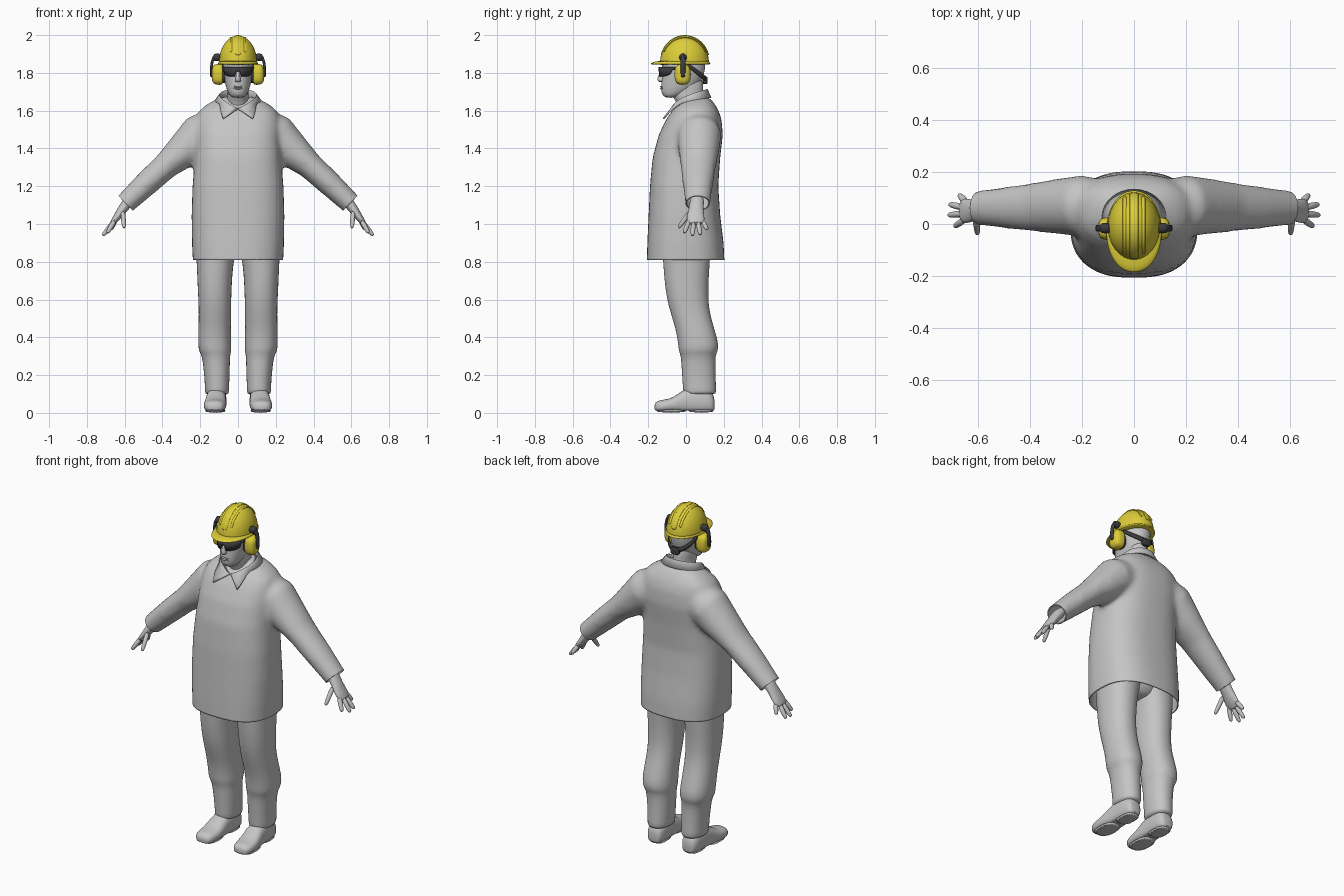
import bpy, bmesh
from math import sin, cos, pi, sqrt, copysign
from mathutils import Vector

if "Cube" in bpy.data.objects:
    bpy.data.objects.remove(bpy.data.objects["Cube"], do_unlink=True)

X, Y, Z = Vector((1, 0, 0)), Vector((0, 1, 0)), Vector((0, 0, 1))


def material(name, rgb):
    m = bpy.data.materials.new(name)
    m.use_nodes = True
    m.diffuse_color = (*rgb, 1)
    m.node_tree.nodes["Principled BSDF"].inputs["Base Color"].default_value = (*rgb, 1)
    return m


GREY = material("plain grey", (0.56, 0.56, 0.56))
YELLOW = material("safety yellow", (0.72, 0.61, 0.04))
DARK = material("dark plastic", (0.045, 0.045, 0.05))


def loft(bm, rings, axis=None, ref=Y, power=2, n=20, floor=None):
    """Skin rings of (x, y, z, radius along ref, other radius), capped at both ends."""
    pts = [Vector(r[:3]) for r in rings]
    loops = []
    for i, r in enumerate(rings):
        d = axis or (pts[min(i + 1, len(pts) - 1)] - pts[max(i - 1, 0)]).normalized()
        u = (ref - d * ref.dot(d)).normalized()
        v = d.cross(u)
        loop = []
        for k in range(n):
            c, s = cos(2 * pi * k / n), sin(2 * pi * k / n)
            c, s = (copysign(abs(w) ** (2 / power), w) for w in (c, s))
            p = pts[i] + u * c * r[3] + v * s * r[4]
            if floor is not None:
                p.z = max(p.z, floor)
            loop.append(bm.verts.new(p))
        loops.append(loop)
    for a, b in zip(loops, loops[1:]):
        for k in range(n):
            j = (k + 1) % n
            bm.faces.new((a[k], a[j], b[j], b[k]))
    bm.faces.new(loops[0][::-1])
    bm.faces.new(loops[-1])


def column(bm, rows, **kw):
    """Upright loft from rows of (z, x centre, x radius, front y, back y)."""
    loft(bm, [(x, (f + b) / 2, z, rx, (b - f) / 2) for z, x, rx, f, b in rows], axis=Z, ref=X, **kw)


def strip(bm, edge_a, edge_b):
    a, b = ([bm.verts.new(p) for p in e] for e in (edge_a, edge_b))
    for i in range(len(a) - 1):
        bm.faces.new((a[i], a[i + 1], b[i + 1], b[i]))


def finish(name, bm, mat, mirror=False, subsurf=1, thick=0, angle=0.9):
    bmesh.ops.recalc_face_normals(bm, faces=bm.faces)
    me = bpy.data.meshes.new(name)
    bm.to_mesh(me)
    bm.free()
    me.materials.append(mat)
    ob = bpy.data.objects.new(name, me)
    bpy.context.scene.collection.objects.link(ob)
    if mirror:
        ob.modifiers.new("mirror", 'MIRROR')
    if thick:
        m = ob.modifiers.new("thickness", 'SOLIDIFY')
        m.thickness, m.offset = thick, 0
    if subsurf:
        ob.modifiers.new("smooth", 'SUBSURF').levels = subsurf
    bpy.ops.object.select_all(action='DESELECT')
    ob.select_set(True)
    bpy.context.view_layer.objects.active = ob
    bpy.ops.object.shade_smooth_by_angle(angle=angle)
    return ob


# Coat: body and sleeves fused, then cut open at hem and cuffs
bm = bmesh.new()
column(bm, [(0.76, 0, .234, -.206, .203), (0.90, 0, .241, -.202, .196), (1.05, 0, .243, -.195, .178),
            (1.20, 0, .238, -.188, .168), (1.35, 0, .226, -.174, .178), (1.47, 0, .222, -.142, .192),
            (1.55, 0, .218, -.104, .186), (1.595, 0, .205, -.074, .172), (1.625, 0, .172, -.046, .155),
            (1.65, 0, .130, -.020, .138), (1.67, 0, .085, 0, .115)], power=2.6, n=40)
for s in (1, -1):
    loft(bm, [(s * .11, .068, 1.515, .095, .09), (s * .20, .07, 1.472, .115, .112), (s * .285, .068, 1.39, .105, .093),
              (s * .38, .065, 1.31, .092, .068), (s * .485, .063, 1.214, .079, .063),
              (s * .595, .062, 1.11, .064, .054), (s * .65, .062, 1.055, .062, .053)], n=28)
raw = finish("coat", bm, GREY, subsurf=0)
m = raw.modifiers.new("fuse", 'REMESH')
m.mode, m.voxel_size = 'VOXEL', 0.014
m = raw.modifiers.new("soften", 'SMOOTH')
m.factor, m.iterations = 0.5, 12
deps = bpy.context.evaluated_depsgraph_get()
bm = bmesh.new()
bm.from_object(raw, deps)
bpy.data.objects.remove(raw, do_unlink=True)
for co, no in (((0, 0, .81), -Z), ((.595, 0, 1.11), Vector((.72, 0, -.69))), ((-.595, 0, 1.11), Vector((-.72, 0, -.69)))):
    bmesh.ops.bisect_plane(bm, geom=bm.verts[:] + bm.edges[:] + bm.faces[:], plane_co=co, plane_no=no, clear_outer=True)
finish("coat", bm, GREY, subsurf=0, thick=0.006)

# Folded collar with two front points
bm = bmesh.new()
inner, fold, low = [], [], []
for i in range(17):
    t = pi * i / 16
    k = sqrt((1 - cos(t)) / 2)
    point = max(0, 1 - t / .9)
    inner.append((.002 + .074 * sin(t), .028 - .080 * cos(t), 1.59 + .085 * k))
    fold.append((.004 + .094 * sin(t), .020 - .094 * cos(t), 1.608 + .102 * k))
    low.append((.120 * sin(t) + .078 * point, .028 - .102 * cos(t) - .045 * point, 1.607 + .062 * k - .05 * point))
for p in (inner, fold, low):
    p[-1] = (0, *p[-1][1:])
strip(bm, inner, fold)
strip(bm, fold, low)
bmesh.ops.remove_doubles(bm, verts=bm.verts, dist=1e-5)
finish("collar", bm, GREY, mirror=True, subsurf=0, thick=0.009)

# Trousers with loose knees and gathered cuffs
bm = bmesh.new()
column(bm, [(.095, .111, .060, -.012, .155), (.11, .111, .064, -.016, .162), (.16, .111, .065, -.018, .158),
            (.24, .113, .070, -.024, .156), (.305, .117, .075, -.028, .156), (.325, .121, .086, -.038, .168),
            (.36, .123, .088, -.042, .174), (.42, .124, .087, -.050, .158), (.48, .123, .086, -.066, .140),
            (.56, .122, .086, -.092, .120), (.66, .124, .090, -.112, .117), (.80, .122, .097, -.122, .127),
            (.86, .115, .110, -.125, .130), (.95, .110, .112, -.125, .130)], power=2.2, n=24)
finish("trouser_legs", bm, GREY, mirror=True)
bm = bmesh.new()
column(bm, [(.82, 0, .06, -.07, .08), (.86, 0, .16, -.11, .115), (1.0, 0, .20, -.125, .13)])
finish("trouser_hips", bm, GREY)

# Boots with flat soles
bm = bmesh.new()
loft(bm, [(.113, .152, .040, .028, .030), (.113, .140, .055, .046, .058), (.113, .09, .065, .054, .075),
          (.115, .03, .065, .053, .075), (.117, -.02, .056, .056, .064), (.121, -.07, .042, .061, .036),
          (.124, -.12, .036, .059, .034), (.124, -.152, .034, .050, .031), (.124, -.168, .030, .030, .018)],
     axis=Y, ref=X, power=2.4, floor=0.012)
loft(bm, [(.113, .08, z, .050, .072) for z in (0, .022)], axis=Z, ref=X, power=2.5)
loft(bm, [(.122, -.078, z, .058, .085) for z in (0, .022)], axis=Z, ref=X, power=2.4)
finish("boots", bm, GREY, mirror=True)

# Hands with spread fingers
bm = bmesh.new()
loft(bm, [(.55, .060, 1.155, .040, .032), (.60, .056, 1.095, .038, .028), (.622, .052, 1.062, .043, .024),
          (.645, .050, 1.03, .050, .020), (.672, .052, .995, .046, .014)], n=14)
for base, tip in (((.61, .025, 1.07), (.603, -.040, .978)), ((.652, .018, 1.02), (.692, -.010, .952)),
                  ((.660, .040, 1.01), (.716, .034, .938)), ((.660, .064, 1.01), (.712, .076, .942)),
                  ((.648, .084, 1.02), (.674, .113, .970))):
    a, b = Vector(base), Vector(tip)
    loft(bm, [(*a.lerp(b, f), r, r) for f, r in ((0, .015), (.5, .014), (.9, .012), (1, .006))], n=8)
finish("hands", bm, GREY, mirror=True)

# Head, neck and face
bm = bmesh.new()
column(bm, [(1.56, 0, .062, -.036, .100), (1.64, 0, .060, -.046, .098), (1.675, 0, .056, -.072, .094),
            (1.70, 0, .054, -.09, .092), (1.80, 0, .060, -.06, .092)])
column(bm, [(1.668, 0, .024, -.100, -.06), (1.676, 0, .042, -.122, -.03), (1.70, 0, .056, -.133, .03),
            (1.74, 0, .068, -.131, .075), (1.78, 0, .075, -.127, .092), (1.82, 0, .079, -.126, .102),
            (1.86, 0, .081, -.130, .105), (1.92, 0, .072, -.10, .09)], power=2.1, n=24)
finish("head", bm, GREY)
bm = bmesh.new()
column(bm, [(1.750, 0, .010, -.138, -.11), (1.756, 0, .017, -.150, -.11), (1.768, 0, .014, -.155, -.11),
            (1.80, 0, .009, -.140, -.11), (1.83, 0, .009, -.130, -.10)], n=12)
finish("nose", bm, GREY)
bm = bmesh.new()
for z in (1.717, 1.727):
    loft(bm, [(x, -.131 + x * x * 8, z, r, r * .8) for x, r in ((-.026, .002), (-.012, .006), (0, .007), (.012, .006), (.026, .002))], n=8)
finish("lips", bm, GREY)

# Wraparound safety glasses
bm = bmesh.new()
upper, lower = [], []
for i in range(33):
    t = 1.75 * (i - 16) / 16
    x, y = .084 * sin(t), -.015 - .126 * cos(t)
    lens = abs(t) < 1.05
    upper.append((x, y, 1.831))
    lower.append((x, y, (1.808 if abs(t) < .12 else 1.780 + .014 * t ** 4) if lens else 1.815))
strip(bm, upper, lower)
finish("safety_glasses", bm, DARK, subsurf=0, thick=0.007)

# Helmet shell, brim and crown ridges
bm = bmesh.new()
shell = [(1.85, 0, .103, -.142, .126)]
for i in range(10):
    a = pi / 2 * i / 9.3
    shell.append((1.857 + .141 * sin(a), 0, .101 * cos(a), -.006 - .132 * cos(a), -.006 + .128 * cos(a)))
column(bm, shell, n=32)
finish("helmet_shell", bm, YELLOW)
bm = bmesh.new()
column(bm, [(1.842, 0, .103, -.184, .126), (1.848, 0, .108, -.188, .131), (1.855, 0, .106, -.184, .128),
            (1.866, 0, .100, -.145, .122)], power=2.1, n=32)
finish("helmet_brim", bm, YELLOW)
bm = bmesh.new()
for x, lo, r in ((0, .25, .018), (.036, .4, .008), (-.036, .4, .008)):
    f = sqrt(1 - (x / .101) ** 2)
    arc = [lo + (pi - 2 * lo) * i / 14 for i in range(15)]
    loft(bm, [(x, -.006 - .130 * f * cos(a), 1.857 + .140 * f * sin(a), r, .004) for a in arc], ref=X, n=10)
finish("helmet_ridges", bm, YELLOW, angle=3)

# Ear defenders: cushion, cup, arm and pivot
bm = bmesh.new()
loft(bm, [(x, -.018, 1.792, .036, .046) for x in (.066, .070, .082, .086)], axis=X, power=2.8)
finish("ear_cushions", bm, DARK, mirror=True)
bm = bmesh.new()
loft(bm, [(x, -.018, 1.792, r, r + .012) for x, r in ((.079, .038), (.083, .044), (.116, .044), (.130, .037), (.139, .020))],
     axis=X, power=2.8)
finish("ear_cups", bm, YELLOW, mirror=True)
bm = bmesh.new()
loft(bm, [(.122, -.016, 1.893, .012, .008), (.134, -.016, 1.87, .014, .008), (.141, -.016, 1.84, .013, .007),
          (.143, -.016, 1.80, .013, .007), (.141, -.016, 1.775, .011, .006)], n=12, power=2.6)
loft(bm, [(x, -.016, 1.882, r, r) for x, r in ((.09, .016), (.10, .021), (.122, .021), (.131, .015))], axis=X, n=14)
finish("ear_arms", bm, DARK, mirror=True)

# Nape strap with adjuster
bm = bmesh.new()
upper, lower = [], []
for i in range(17):
    t = 1.5 * (i - 8) / 8
    x, y, z = .086 * sin(t), .004 + .098 * cos(t), 1.845 - .075 * cos(t)
    upper.append((x, y, z + .012))
    lower.append((x, y + .004, z - .014))
strip(bm, upper, lower)
finish("nape_strap", bm, DARK, subsurf=0, thick=0.007)
bm = bmesh.new()
loft(bm, [(0, y, 1.760, .026, .020) for y in (.088, .092, .110, .114)], axis=Y, ref=X, power=4, n=16)
finish("strap_adjuster", bm, DARK)
